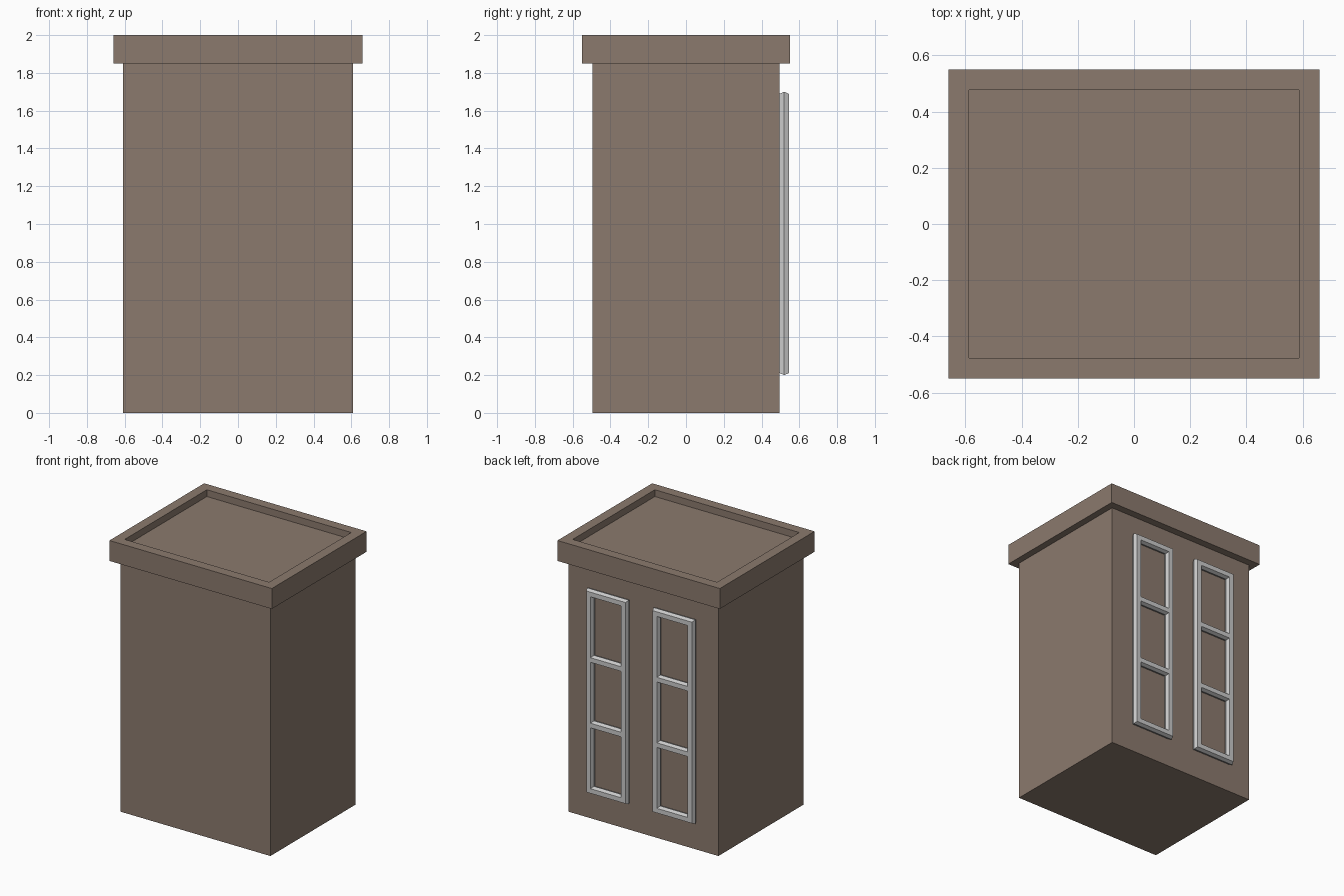
import bpy, bmesh

if "Cube" in bpy.data.objects:
    bpy.data.objects.remove(bpy.data.objects["Cube"])

BODY_X, BODY_Y, BODY_TOP = 0.61, 0.495, 1.85
HALF_W, HALF_H, WIN_X, WIN_Z = 0.17, 0.75, 0.27, 0.95
RIDGE, FLAT, DEPTH = 0.028, 0.017, 0.05

brown = bpy.data.materials.new("brown_wall")
brown.diffuse_color = (0.26, 0.195, 0.155, 1)
brown.use_nodes = True
brown.node_tree.nodes["Principled BSDF"].inputs["Base Color"].default_value = brown.diffuse_color


def finish(name, bm, mat=None):
    bmesh.ops.recalc_face_normals(bm, faces=bm.faces)
    mesh = bpy.data.meshes.new(name)
    bm.to_mesh(mesh)
    bm.free()
    if mat:
        mesh.materials.append(mat)
    obj = bpy.data.objects.new(name, mesh)
    bpy.context.collection.objects.link(obj)
    return obj


def box(hx, hy, z0, z1):
    bm = bmesh.new()
    bmesh.ops.create_cube(bm, size=2)
    for v in bm.verts:
        v.co = (v.co.x * hx, v.co.y * hy, z1 if v.co.z > 0 else z0)
    return bm


# Main block
finish("tower_body", box(BODY_X, BODY_Y, 0, BODY_TOP), brown)

# Overhanging roof slab with a sunken top
bm = box(0.66, 0.55, BODY_TOP, 2.0)
bm.normal_update()
top = max(bm.faces, key=lambda f: f.calc_center_median().z)
bmesh.ops.inset_region(bm, faces=[top], thickness=0.103)
ring = [v for v in top.verts]
floor = bmesh.ops.extrude_discrete_faces(bm, faces=[top])["faces"][0]
bmesh.ops.translate(bm, verts=floor.verts, vec=(0, 0, -0.05))
finish("roof_parapet", bm, brown)

# Six-sided bar profile: (sideways offset, distance from the wall)
PROFILE = [(FLAT, 0), (RIDGE, DEPTH / 2), (FLAT, DEPTH),
           (-FLAT, DEPTH), (-RIDGE, DEPTH / 2), (-FLAT, 0)]


def skin(bm, rings, closed):
    loops = [[bm.verts.new(p) for p in r] for r in rings]
    n = len(PROFILE)
    for i in range(len(loops) if closed else len(loops) - 1):
        a, b = loops[i], loops[(i + 1) % len(loops)]
        for j in range(n):
            k = (j + 1) % n
            bm.faces.new((a[j], a[k], b[k], b[j]))
    if not closed:
        bm.faces.new(loops[0])
        bm.faces.new(loops[-1])


def window(name, cx):
    bm = bmesh.new()
    w, h = HALF_W - RIDGE, HALF_H - RIDGE
    # Mitred outer frame
    skin(bm, [[(cx + sx * (w + o), BODY_Y + d, WIN_Z + sz * (h + o))
               for o, d in PROFILE]
              for sx, sz in ((-1, -1), (1, -1), (1, 1), (-1, 1))], True)
    # Two crossbars
    for s in (-1, 1):
        skin(bm, [[(cx + e * (w - FLAT), BODY_Y + d, WIN_Z + s * h / 3 + o)
                   for o, d in PROFILE] for e in (-1, 1)], False)
    finish(name, bm)


window("window_frame_left", -WIN_X)
window("window_frame_right", WIN_X)
